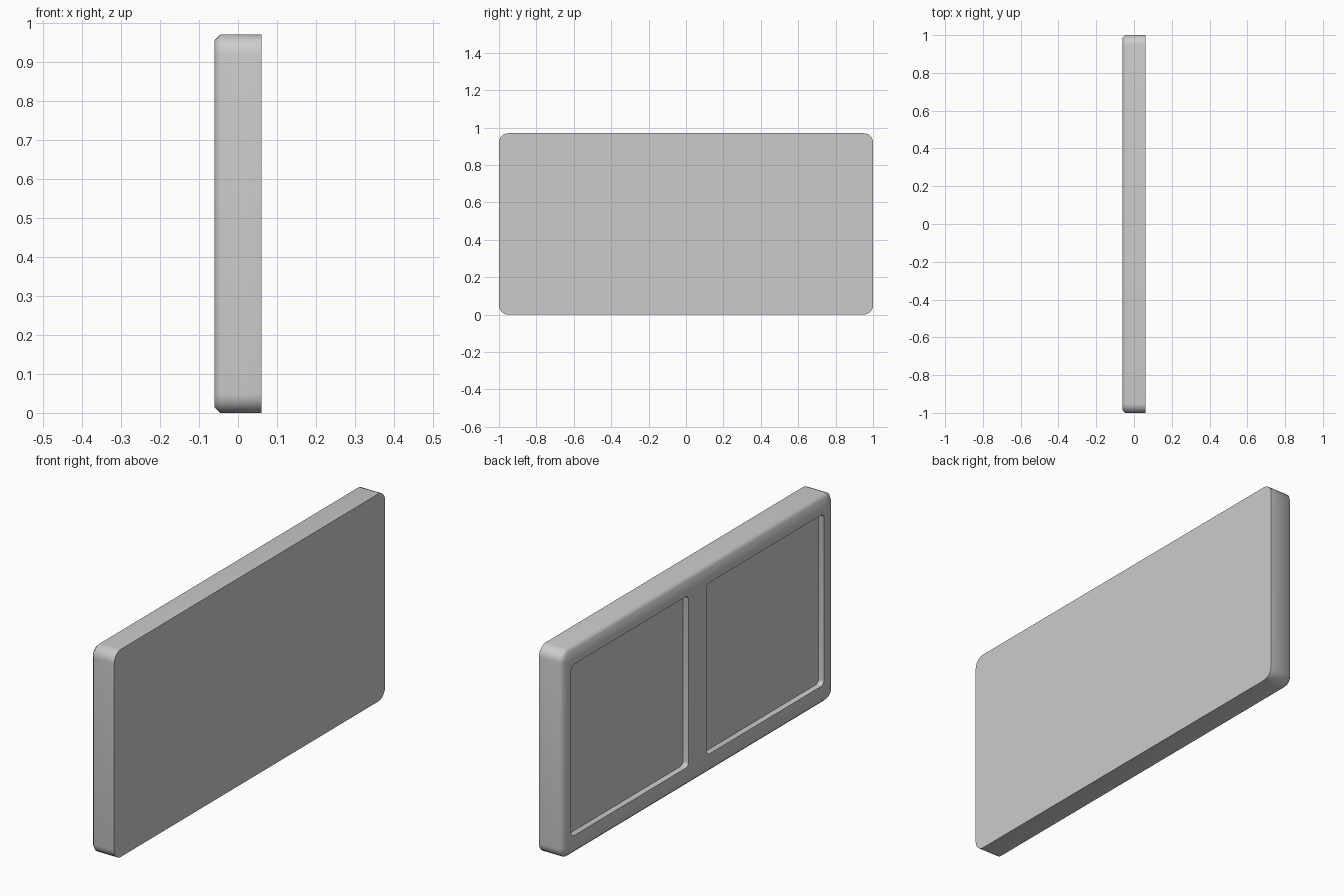
import bpy, bmesh, math

if "Cube" in bpy.data.objects:
    bpy.data.objects.remove(bpy.data.objects["Cube"])

HALF_T = 0.06      # half thickness along x
LENGTH, HEIGHT = 2.0, 0.97
CHAMFER = 0.014
DEPTH = 0.028      # recess depth


def ring(bm, x, cy, cz, w, h, r, seg):
    """Rounded rectangle of vertices in the y-z plane at x."""
    verts = []
    for i, (sy, sz) in enumerate(((1, 1), (-1, 1), (-1, -1), (1, -1))):
        oy, oz = cy + sy * (w / 2 - r), cz + sz * (h / 2 - r)
        for k in range(seg + 1):
            a = math.pi / 2 * (i + k / seg)
            verts.append(bm.verts.new((x, oy + r * math.cos(a), oz + r * math.sin(a))))
    return verts


def bridge(bm, a, b):
    n = len(a)
    for i in range(n):
        j = (i + 1) % n
        bm.faces.new((a[i], a[j], b[j], b[i]))


def loop_edges(bm, loop):
    return [bm.edges.get((v, loop[(i + 1) % len(loop)])) for i, v in enumerate(loop)]


bm = bmesh.new()
mid = HEIGHT / 2

# Outer shell: flat face, straight side, chamfered edge on the recessed face
flat = ring(bm, HALF_T, 0, mid, LENGTH, HEIGHT, 0.05, 6)
side = ring(bm, -HALF_T + CHAMFER, 0, mid, LENGTH, HEIGHT, 0.05, 6)
rim = ring(bm, -HALF_T, 0, mid, LENGTH - 2 * CHAMFER, HEIGHT - 2 * CHAMFER, 0.05 - CHAMFER, 6)
bm.faces.new(flat)
bridge(bm, flat, side)
bridge(bm, side, rim)

# Two recessed panels
border = loop_edges(bm, rim)
for s in (-1, 1):
    edge = ring(bm, -HALF_T, s * 0.5, mid, 0.866, 0.80, 0.02, 4)
    floor = ring(bm, -HALF_T + DEPTH, s * 0.5, mid, 0.866, 0.80, 0.02, 4)
    bridge(bm, edge, floor)
    bm.faces.new(floor)
    border += loop_edges(bm, edge)

# Frame face around the recesses
bmesh.ops.triangle_fill(bm, edges=border, use_beauty=True, normal=(-1, 0, 0))
bmesh.ops.recalc_face_normals(bm, faces=bm.faces)

mesh = bpy.data.meshes.new("panel_plate")
bm.to_mesh(mesh)
bm.free()
plate = bpy.data.objects.new("panel_plate", mesh)
bpy.context.collection.objects.link(plate)

grey = bpy.data.materials.new("light grey")
grey.diffuse_color = (0.6, 0.6, 0.6, 1)
grey.use_nodes = True
grey.node_tree.nodes["Principled BSDF"].inputs["Base Color"].default_value = grey.diffuse_color
mesh.materials.append(grey)

bpy.context.view_layer.objects.active = plate
plate.select_set(True)
bpy.ops.object.shade_smooth_by_angle(angle=math.radians(50))
